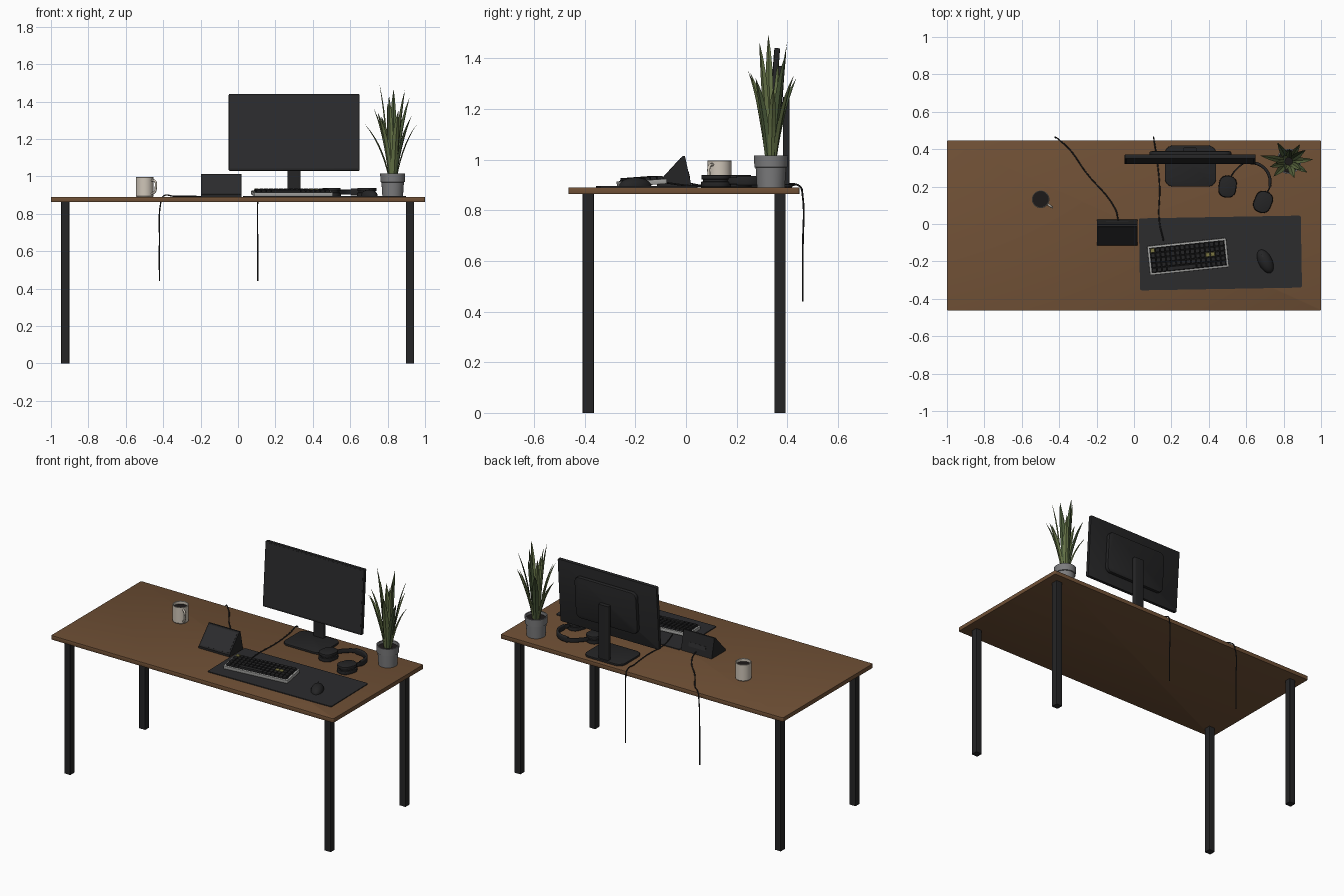
import bpy, bmesh, math, random
from math import radians, pi, sin, cos
from mathutils import Matrix, Vector

random.seed(4)
cube = bpy.data.objects.get("Cube")
if cube:
    bpy.data.objects.remove(cube)


def material(name, r, g, b):
    m = bpy.data.materials.new(name)
    m.use_nodes = True
    m.diffuse_color = (r, g, b, 1)
    bsdf = m.node_tree.nodes["Principled BSDF"]
    bsdf.inputs["Base Color"].default_value = (r, g, b, 1)
    bsdf.inputs["Roughness"].default_value = 0.6
    return m


WOOD = material("walnut wood", 0.16, 0.08, 0.036)
BLACK = material("black", 0.018, 0.018, 0.019)
CHARCOAL = material("charcoal", 0.025, 0.025, 0.027)
CREAM = material("cream ceramic", 0.62, 0.56, 0.48)
COFFEE = material("coffee", 0.012, 0.01, 0.01)
POT = material("pot grey", 0.2, 0.2, 0.205)
LEAF = material("leaf green", 0.125, 0.165, 0.06)
LEAF_DARK = material("dark leaf green", 0.07, 0.105, 0.042)
CASE = material("light grey", 0.36, 0.36, 0.35)
OLIVE = material("olive key", 0.22, 0.2, 0.06)


def finish(name, bm, mats, matrix=Matrix(), smooth=True):
    bmesh.ops.recalc_face_normals(bm, faces=bm.faces)
    mesh = bpy.data.meshes.new(name)
    bm.to_mesh(mesh)
    bm.free()
    for m in mats:
        mesh.materials.append(m)
    ob = bpy.data.objects.new(name, mesh)
    ob.matrix_world = matrix
    bpy.context.collection.objects.link(ob)
    if smooth:
        bpy.ops.object.select_all(action="DESELECT")
        ob.select_set(True)
        bpy.context.view_layer.objects.active = ob
        bpy.ops.object.shade_smooth_by_angle(angle=radians(35))
    return ob


def place(loc, rx=0, rz=0):
    return (Matrix.Translation(loc) @ Matrix.Rotation(radians(rz), 4, "Z")
            @ Matrix.Rotation(radians(rx), 4, "X"))


def slab(name, size, matrix, mat, corner=0, edge=0):
    """Box with rounded upright corners and softened rims."""
    bm = bmesh.new()
    bmesh.ops.create_cube(bm, size=1, matrix=Matrix.Diagonal((*size, 1)))
    if corner:
        upright = [e for e in bm.edges if abs(e.verts[0].co.z - e.verts[1].co.z) > size[2] / 2]
        bmesh.ops.bevel(bm, geom=upright, offset=corner, segments=6, profile=0.5, affect="EDGES")
    if edge:
        rims = [e for e in bm.edges if abs(e.verts[0].co.z - e.verts[1].co.z) < 1e-5]
        bmesh.ops.bevel(bm, geom=rims, offset=edge, segments=2, profile=0.5, affect="EDGES")
    return finish(name, bm, [mat], matrix)


def lathe(name, profile, loc, mat, steps=40):
    bm = bmesh.new()
    vs = [bm.verts.new((r, 0, z)) for r, z in profile]
    es = [bm.edges.new(p) for p in zip(vs, vs[1:])]
    bmesh.ops.spin(bm, geom=vs + es, cent=(0, 0, 0), axis=(0, 0, 1), angle=2 * pi, steps=steps)
    bmesh.ops.remove_doubles(bm, verts=bm.verts, dist=1e-5)
    return finish(name, bm, [mat], Matrix.Translation(loc))


def tube(name, points, radius, mat, loc=(0, 0, 0), strap=0, rz=0):
    """Bevelled path; a strap height makes a flat upright band."""
    cu = bpy.data.curves.new(name, "CURVE")
    cu.dimensions = "2D" if strap else "3D"
    if strap:
        cu.fill_mode = "NONE"
    else:
        cu.fill_mode = "FULL"
        cu.use_fill_caps = True
    cu.extrude, cu.bevel_depth, cu.bevel_resolution, cu.resolution_u = strap, radius, 2, 6
    sp = cu.splines.new("BEZIER")
    sp.bezier_points.add(len(points) - 1)
    for bp, p in zip(sp.bezier_points, points):
        bp.co = p
        bp.handle_left_type = bp.handle_right_type = "AUTO"
    cu.materials.append(mat)
    ob = bpy.data.objects.new(name, cu)
    ob.matrix_world = place(loc, 0, rz)
    bpy.context.collection.objects.link(ob)


TOP = 0.89

# Desk
slab("tabletop", (2, 0.911, 0.027), place((0, -0.008, TOP - 0.0135)), WOOD, 0.008, 0.002)
for side, x in (("right", -0.924), ("left", 0.92)):
    for end, y in (("front", -0.386), ("back", 0.371)):
        slab(f"{end}_{side}_leg", (0.044, 0.044, 0.865), place((x, y, 0.4325)), BLACK, 0.004)

# Monitor
LEAN = 86
slab("monitor_body", (0.7, 0.41, 0.022), place((0.3, 0.346, 1.235), LEAN), BLACK, 0.006, 0.002)
slab("monitor_screen", (0.685, 0.39, 0.002), place((0.3, 0.335, 1.237), LEAN), CHARCOAL)
slab("monitor_back_panel", (0.437, 0.27, 0.026), place((0.302, 0.368, 1.235), LEAN), BLACK, 0.035, 0.006)
slab("monitor_neck", (0.07, 0.026, 0.35), place((0.3, 0.396, 1.072)), BLACK, 0.006)
slab("monitor_base", (0.275, 0.22, 0.013), place((0.302, 0.31, TOP + 0.0065)), BLACK, 0.045, 0.003)

# Desk mat
slab("desk_mat", (0.866, 0.385, 0.005), place((0.462, -0.155, TOP + 0.0025), 0, 1), CHARCOAL, 0.01)

# Keyboard: case, plate and tapered keys sharing one tilted frame
board = place((0.289, -0.174, 0.909), 4, 6)
slab("keyboard_case", (0.425, 0.157, 0.02), board, CASE, 0.008, 0.002)
slab("keyboard_plate", (0.404, 0.136, 0.003), board @ Matrix.Translation((0, 0, 0.0095)), BLACK)
bm = bmesh.new()
PITCH = 0.0265
for row in range(5):
    for col in range(15):
        span = 1
        if row == 0 and 3 <= col <= 8:
            if col > 3:
                continue
            span = 6
        x, y = (col - 7 + (span - 1) / 2) * PITCH, (row - 2) * PITCH
        new = bmesh.ops.create_cube(bm, size=1)["verts"]
        for v in new:
            taper = 0.78 if v.co.z > 0 else 0.92
            v.co = (x + v.co.x * PITCH * (span - 1 + taper), y + v.co.y * PITCH * taper,
                    0.016 + v.co.z * 0.012)
        accent = (row == 2 and col in (11, 12)) or (row == 4 and col == 0)
        for f in {f for v in new for f in v.link_faces}:
            f.material_index = int(accent)
finish("keyboard_keys", bm, [BLACK, OLIVE], board, smooth=False)

# Mouse: half ellipsoid
bm = bmesh.new()
bmesh.ops.create_uvsphere(bm, u_segments=28, v_segments=16, radius=1,
                          matrix=Matrix.Diagonal((0.037, 0.068, 0.034, 1)))
bmesh.ops.bisect_plane(bm, geom=bm.verts[:] + bm.edges[:] + bm.faces[:], plane_co=(0, 0, 0),
                       plane_no=(0, 0, -1), clear_outer=True)
finish("mouse", bm, [BLACK], place((0.702, -0.2, 0.895), 0, 26))
slab("mouse_wheel", (0.007, 0.018, 0.012), place((0.686, -0.168, 0.922), 0, 26), CHARCOAL, 0.002)

# Wedge-shaped desk display
bm = bmesh.new()
side = [(-0.115, 0.89), (-0.115, 0.903), (-0.014, 1.013), (-0.004, 1.013), (0.023, 0.89)]
face = bm.faces.new([bm.verts.new((-0.198, y, z)) for y, z in side])
ext = bmesh.ops.extrude_face_region(bm, geom=[face])["geom"]
bmesh.ops.translate(bm, vec=(0.218, 0, 0), verts=[g for g in ext if isinstance(g, bmesh.types.BMVert)])
finish("display_body", bm, [BLACK], smooth=False)
slope = math.degrees(math.atan2(0.11, 0.101))
slab("display_screen", (0.2, 0.13, 0.002), place((-0.089, -0.0645, 0.958), slope), CHARCOAL, 0.006)
slab("display_port_strip", (0.12, 0.026, 0.003), place((-0.089, 0.0125, 0.938), 102), CHARCOAL, 0.004)

# Headphones lying on the desk
for name, x, y, turn in (("right", 0.5, 0.2, -8), ("left", 0.69, 0.118, -22)):
    for part, scale, z, h in (("cushion", 1, 0.902, 0.022), ("joint", 0.85, 0.917, 0.012),
                              ("shell", 0.97, 0.93, 0.018)):
        slab(f"{name}_ear_{part}", (0.095 * scale, 0.118 * scale, h), place((x, y, z), 0, turn),
             BLACK, 0.042 * scale, 0.004)
band = [(0.515, 0.25, 0), (0.545, 0.29, 0), (0.605, 0.33, 0), (0.675, 0.315, 0),
        (0.722, 0.26, 0), (0.726, 0.2, 0), (0.71, 0.165, 0)]
tube("headband", band, 0.004, BLACK, (0, 0, 0.916), strap=0.01)
tube("headband_pad", band[2:6], 0.008, BLACK, (0, 0, 0.916), strap=0.011)

# Mug with coffee
MUG = (-0.499, 0.132, TOP)
lathe("mug", [(0, 0), (0.043, 0), (0.047, 0.005), (0.047, 0.105), (0.045, 0.107), (0.042, 0.105),
              (0.042, 0.01), (0, 0.01)], MUG, CREAM)
lathe("coffee", [(0, 0.088), (0.0425, 0.088)], MUG, COFFEE)
tube("mug_handle", [(0.044, 0, 0.09), (0.068, 0, 0.085), (0.073, 0, 0.055), (0.064, 0, 0.025),
                    (0.044, 0, 0.018)], 0.006, CREAM, MUG, rz=-35)

# Potted plant
PLANT = Vector((0.827, 0.335, TOP))
lathe("plant_pot", [(0, 0), (0.055, 0), (0.06, 0.078), (0.065, 0.08), (0.067, 0.125), (0.06, 0.125),
                    (0.058, 0.1)], PLANT, POT)
lathe("soil", [(0, 0.108), (0.059, 0.108)], PLANT, COFFEE)


def leaf(bm, tip, width, shade):
    """Creased sword blade from the soil out to its tip."""
    out = Vector((tip[0], tip[1], 0))
    radial = out.normalized()
    across = Vector((-radial.y, radial.x, 0))
    root = radial * 0.022 + Vector((0, 0, 0.1))
    knee = root + out * 0.25 + Vector((0, 0, (tip[2] - 0.1) * 0.6))
    rows = []
    for i in range(8):
        t = i / 7
        mid = root * (1 - t) ** 2 + knee * 2 * t * (1 - t) + Vector(tip) * t * t
        half = width * max(0.02, (0.5 + 1.1 * t) * (1 - t ** 2.2)) * 0.6
        rows.append([bm.verts.new(mid + across * half * s + radial * abs(s) * -half * 0.4)
                     for s in (-1, 0, 1)])
    for a, b in zip(rows, rows[1:]):
        for k in (0, 1):
            f = bm.faces.new((a[k], a[k + 1], b[k + 1], b[k]))
            f.material_index = shade


bm = bmesh.new()
tips = [(-0.15, 0.03, 0.39), (-0.07, -0.01, 0.6), (0.005, 0.065, 0.575), (0.065, -0.045, 0.57),
        (0.13, 0.01, 0.39), (0.09, 0.06, 0.53), (-0.08, -0.08, 0.45), (0.03, -0.09, 0.46),
        (-0.06, 0.1, 0.43), (0.06, 0.09, 0.44), (-0.1, -0.03, 0.47), (0.1, -0.06, 0.43),
        (-0.02, -0.045, 0.54), (-0.03, 0.03, 0.5)]
for i, tip in enumerate(tips):
    leaf(bm, tip, random.uniform(0.03, 0.038), int(i % 3 == 2))
finish("plant_leaves", bm, [LEAF, LEAF_DARK], Matrix.Translation(PLANT), smooth=False)

# Cables running over the back edge
ROUTES = {
    "display_cable": [(-0.083, 0.015, 0.905), (-0.1, 0.08, 0.894), (-0.26, 0.28, 0.894),
                      (-0.345, 0.4, 0.894), (-0.4, 0.45, 0.894), (-0.413, 0.46, 0.86),
                      (-0.42, 0.461, 0.65), (-0.42, 0.461, 0.44)],
    "keyboard_cable": [(0.158, -0.09, 0.91), (0.135, 0.02, 0.896), (0.137, 0.2, 0.894),
                       (0.122, 0.35, 0.894), (0.107, 0.45, 0.894), (0.105, 0.46, 0.86),
                       (0.105, 0.461, 0.65), (0.105, 0.461, 0.44)],
}
for name, route in ROUTES.items():
    tube(name, route, 0.0035, BLACK)
